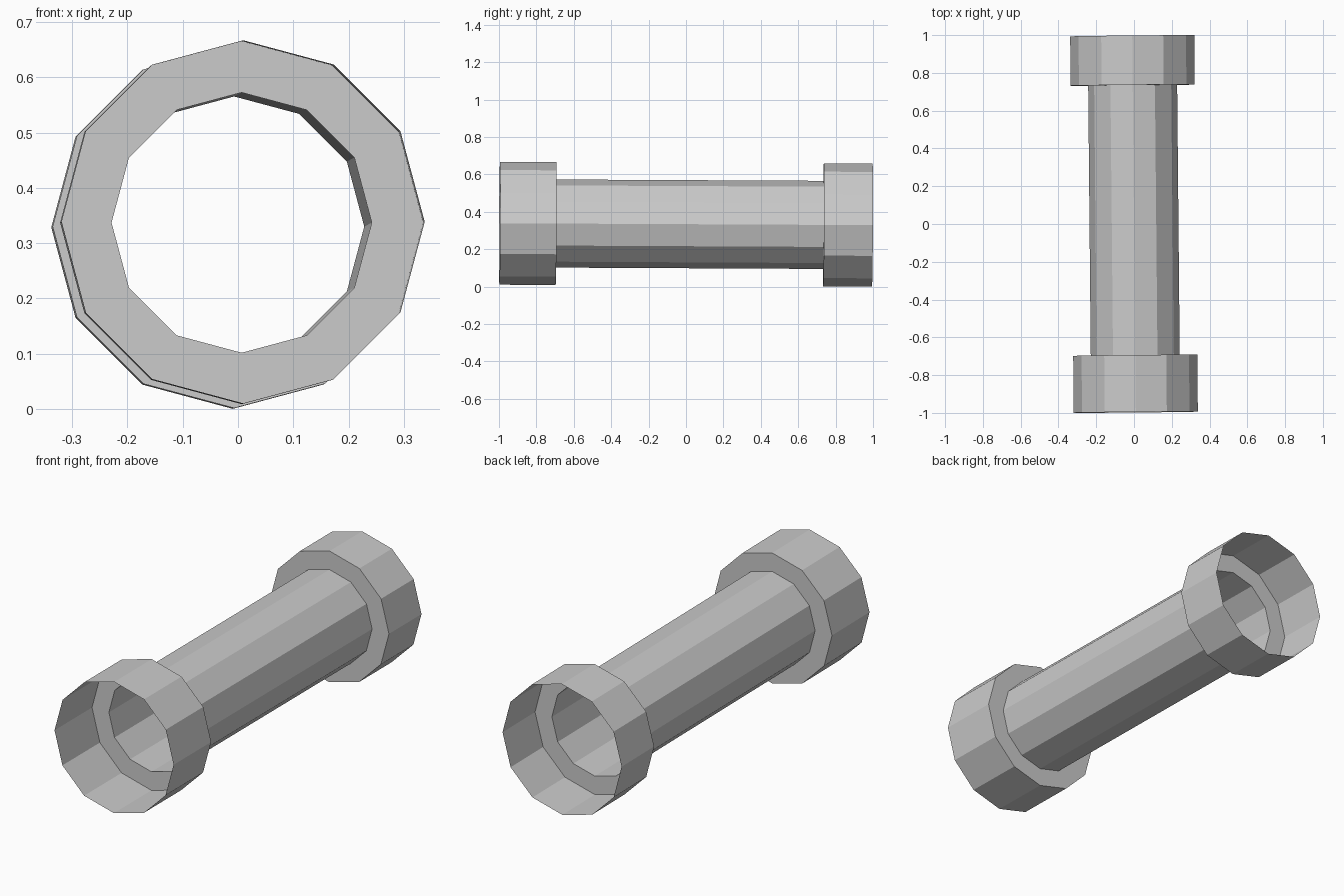
import bpy, bmesh, math
from mathutils import Vector

if "Cube" in bpy.data.objects:
    bpy.data.objects.remove(bpy.data.objects["Cube"])

SIDES = 12
# open thin-walled profile: (distance along axis, radius)
PROFILE = [(-0.9965, 0.3285), (-0.695, 0.3285), (-0.695, 0.2355),
           (0.735, 0.2355), (0.735, 0.3285), (0.9965, 0.3285)]

# axis leans very slightly off y
axis = Vector((-0.0095, 1, -0.005)).normalized()
side = Vector((1, 0, 0)) - axis * axis.x
side.normalize()
up = side.cross(axis)
centre = Vector((0, 0, 0.3335))

bm = bmesh.new()
rings = []
for d, r in PROFILE:
    ring = []
    for i in range(SIDES):
        a = 2 * math.pi * i / SIDES
        ring.append(bm.verts.new(centre + axis * d + (side * math.cos(a) + up * math.sin(a)) * r))
    rings.append(ring)

# collars, steps and tube walls
for a, b in zip(rings, rings[1:]):
    for i in range(SIDES):
        j = (i + 1) % SIDES
        bm.faces.new((a[i], b[i], b[j], a[j]))

# make the walls face outward
bm.normal_update()
ref = bm.faces[:][0]
if ref.normal.dot(ref.calc_center_median() - centre - axis * -0.85) < 0:
    bmesh.ops.reverse_faces(bm, faces=bm.faces[:])

mesh = bpy.data.meshes.new("collared_pipe")
bm.to_mesh(mesh)
bm.free()
pipe = bpy.data.objects.new("collared_pipe", mesh)
bpy.context.collection.objects.link(pipe)
